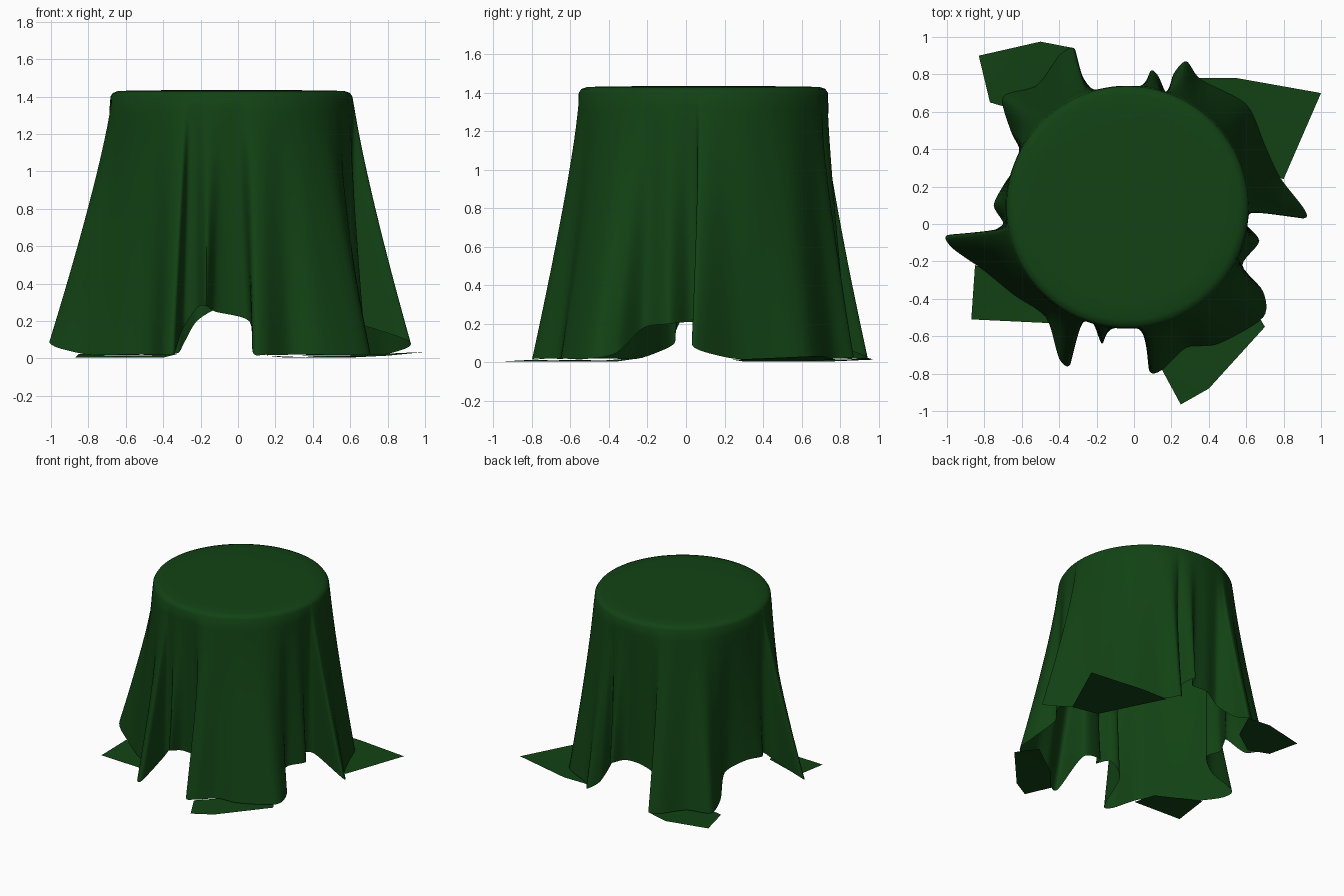
import bpy, bmesh, math
from mathutils import Vector

if "Cube" in bpy.data.objects:
    bpy.data.objects.remove(bpy.data.objects["Cube"])

CX, CY, R, TOP = -0.035, 0.09, 0.65, 1.435

mat = bpy.data.materials.new("green_cloth")
mat.diffuse_color = (0.006, 0.055, 0.007, 1)
mat.use_nodes = True
mat.node_tree.nodes["Principled BSDF"].inputs["Base Color"].default_value = mat.diffuse_color

# hem line of the hanging cloth, counter-clockwise from the right side
HEM = [Vector(p) for p in (
    (.58, .02, .21), (.63, .085, .19), (.90, .03, .10), (.91, .08, .06),
    (.78, .25, .02), (.70, .42, .02), (.60, .64, .02), (.36, .77, .02),
    (.28, .87, .03), (.21, .80, .08), (.18, .69, .20), (.13, .79, .25),
    (.09, .82, .27), (.04, .72, .27), (-.10, .72, .27), (-.22, .70, .20),
    (-.29, .82, .08), (-.32, .94, .03), (-.40, .90, .02), (-.52, .74, .02),
    (-.70, .68, .02), (-.66, .50, .05), (-.60, .36, .20), (-.69, .22, .27),
    (-.75, .10, .27), (-.70, .00, .25), (-.80, -.05, .17), (-1., -.06, .10),
    (-.97, -.13, .06), (-.80, -.25, .02), (-.64, -.38, .02), (-.47, -.50, .02),
    (-.40, -.72, .02), (-.34, -.75, .03), (-.30, -.52, .15), (-.22, -.53, .27),
    (-.17, -.64, .28), (-.12, -.53, .25), (.06, -.52, .20), (.08, -.78, .03),
    (.15, -.78, .02), (.28, -.66, .02), (.45, -.64, .02), (.69, -.50, .02),
    (.69, -.36, .05), (.58, -.22, .18), (.67, -.09, .20))]


def spline(pts, steps):
    """Closed, softened Catmull-Rom curve."""
    out, n = [], len(pts)
    for i in range(n):
        a, b, c, d = (pts[(i + k) % n] for k in (-1, 0, 1, 2))
        for s in range(steps):
            t = s / steps
            m0, m1 = (c - a) * 0.4, (d - b) * 0.4
            out.append(b * (2*t**3 - 3*t*t + 1) + m0 * (t**3 - 2*t*t + t)
                       + c * (3*t*t - 2*t**3) + m1 * (t**3 - t*t))
    for p in out:
        p.z = max(p.z, 0.005)
    return out


def finish(bm, name, angle):
    me = bpy.data.meshes.new(name)
    bm.to_mesh(me)
    bm.free()
    ob = bpy.data.objects.new(name, me)
    bpy.context.collection.objects.link(ob)
    me.materials.append(mat)
    bpy.ops.object.select_all(action='DESELECT')
    ob.select_set(True)
    bpy.context.view_layer.objects.active = ob
    bpy.ops.object.shade_smooth_by_angle(angle=math.radians(angle))
    return ob


# draped cloth: round top, rounded rim, folds growing towards the hem
hem = spline(HEM, 6)
n = len(hem)
raw = []
for p in hem:
    a = math.atan2(p.y - CY, p.x - CX)
    while raw and a < raw[-1] - math.pi:
        a += 2 * math.pi
    raw.append(a)
# averaged angles spread the rim points evenly above each fold
W = 9
ang = []
for i in range(n):
    s = 0
    for k in range(-W, W + 1):
        j = i + k
        s += raw[j % n] + 2 * math.pi * (j // n)
    ang.append(s / (2 * W + 1))
for i in range(1, n):
    ang[i] = max(ang[i], ang[i - 1] + 0.001)

bm = bmesh.new()
rings = []
for f, z in ((.4, TOP), (.8, TOP - .002), (.93, TOP - .005), (.975, TOP - .015), (.995, TOP - .035)):
    rings.append([bm.verts.new((CX + R*f*math.cos(a), CY + R*f*math.sin(a), z)) for a in ang])
ROWS = 16
for k in range(1, ROWS + 1):
    t = k / ROWS
    w = t ** 1.2
    ring = []
    for a, h in zip(ang, hem):
        x, y = CX + R * math.cos(a), CY + R * math.sin(a)
        z = TOP - .035 + (h.z - TOP + .035) * t
        ring.append(bm.verts.new((x + (h.x - x) * w, y + (h.y - y) * w, z)))
    rings.append(ring)
centre = bm.verts.new((CX, CY, TOP))
for i in range(n):
    j = (i + 1) % n
    bm.faces.new((centre, rings[0][i], rings[0][j]))
    for a, b in zip(rings, rings[1:]):
        bm.faces.new((a[i], b[i], b[j], a[j]))
finish(bm, "draped_cloth", 50)

# four cloth corners lying on the floor
CORNERS = {
    "back_right_corner": ((.34, .78, .02), (.55, .78, .02), (1., .70, .04),
                          (.80, .24, .02), (.60, .30, .01), (.45, .60, .01)),
    "back_left_corner": ((-.32, .94, .03), (-.50, .975, .02), (-.83, .90, .02),
                         (-.77, .65, .02), (-.60, .60, .01), (-.40, .74, .01)),
    "front_left_corner": ((-.85, -.22, .03), (-.87, -.51, .01), (-.45, -.53, .01),
                          (-.50, -.36, .01)),
    "front_right_corner": ((.15, -.78, .02), (.25, -.965, .01), (.40, -.88, .01),
                           (.70, -.55, .02), (.60, -.38, .01), (.30, -.60, .01)),
}
for name, pts in CORNERS.items():
    bm = bmesh.new()
    face = bm.faces.new([bm.verts.new(p) for p in pts])
    face.normal_update()
    if face.normal.z < 0:
        face.normal_flip()
    bmesh.ops.translate(bm, verts=bm.verts, vec=(0, 0, -.005))
    bmesh.ops.triangulate(bm, faces=bm.faces)
    finish(bm, name, 20)
